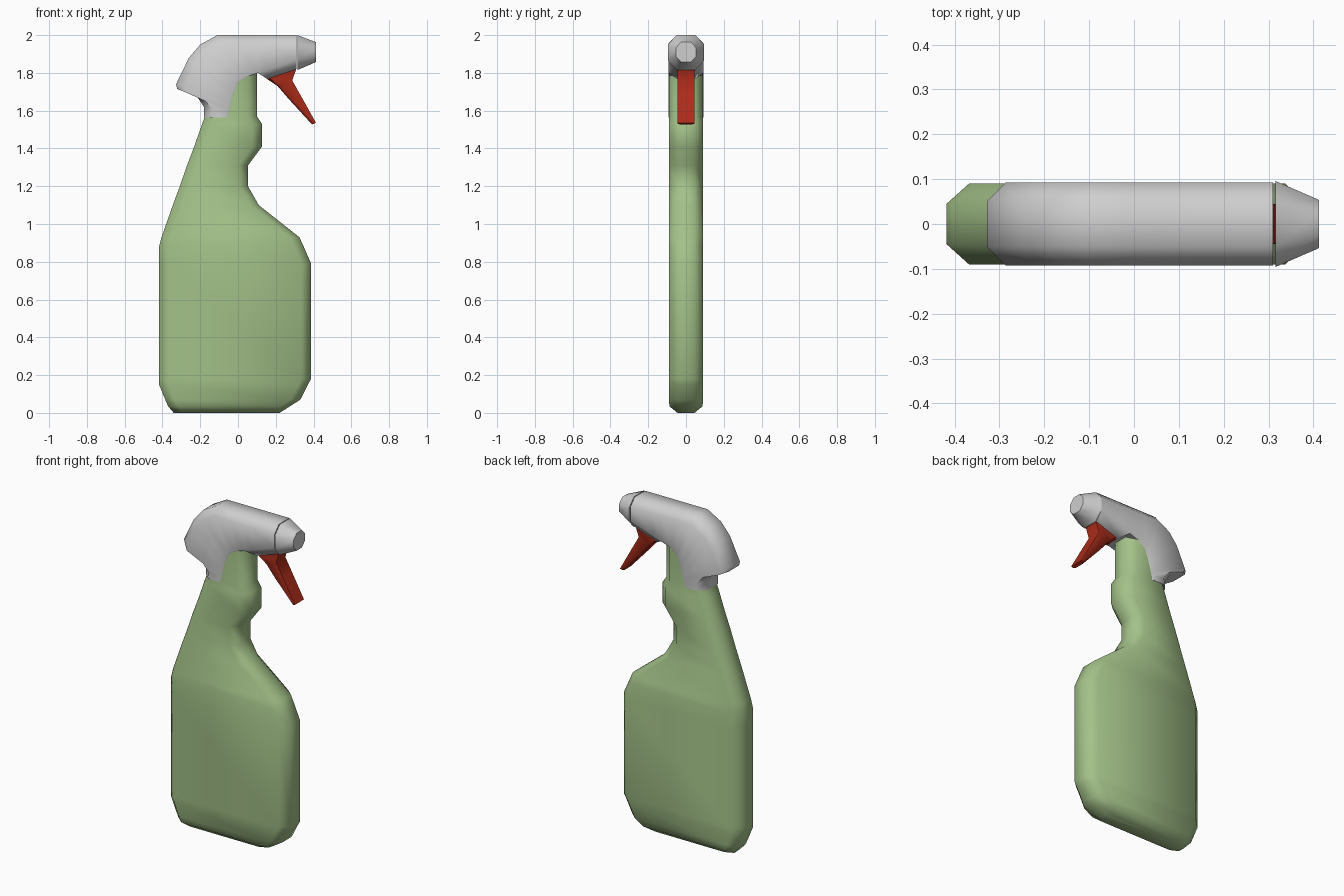
import bpy, bmesh, math
from mathutils import Vector


def material(name, rgb):
    m = bpy.data.materials.new(name)
    m.diffuse_color = (*rgb, 1)
    return m


green = material("bottle green", (0.37, 0.54, 0.25))
grey = material("light grey", (0.62, 0.62, 0.62))
red = material("trigger red", (0.40, 0.025, 0.010))


def section(a, b, half, end_a, end_b, cut_a, cut_b):
    """Eight-sided ring spanning xz points a to b, with chamfered ends."""
    a, b = Vector((a[0], 0, a[1])), Vector((b[0], 0, b[1]))
    d = (b - a).normalized()
    right = [(a, end_a), (a + d * cut_a, half), (b - d * cut_b, half), (b, end_b)]
    ring = [p + Vector((0, w, 0)) for p, w in right]
    return ring + [p - Vector((0, w, 0)) for p, w in reversed(right)]


def loft(name, rings, mat):
    """Skin a series of rings, cap both ends and shade smooth."""
    bm = bmesh.new()
    rows = [[bm.verts.new(p) for p in r] for r in rings]
    n = len(rows[0])
    for r, s in zip(rows, rows[1:]):
        for i in range(n):
            bm.faces.new((r[i], r[(i + 1) % n], s[(i + 1) % n], s[i]))
    bm.faces.new(rows[0])
    bm.faces.new(rows[-1][::-1])
    bmesh.ops.remove_doubles(bm, verts=bm.verts, dist=0.0005)
    bmesh.ops.recalc_face_normals(bm, faces=bm.faces)
    me = bpy.data.meshes.new(name)
    bm.to_mesh(me)
    bm.free()
    me.materials.append(mat)
    ob = bpy.data.objects.new(name, me)
    bpy.context.collection.objects.link(ob)
    bpy.ops.object.select_all(action='DESELECT')
    ob.select_set(True)
    bpy.context.view_layer.objects.active = ob
    bpy.ops.object.shade_smooth_by_angle(angle=math.radians(55))
    return ob


# Bottle: height, left x, right x, half depth
levels = [
    (0.0, -0.34, 0.22, 0.045), (0.035, -0.37, 0.275, 0.088),
    (0.07, -0.385, 0.33, 0.09), (0.15, -0.418, 0.37, 0.09),
    (0.18, -0.418, 0.387, 0.09), (0.79, -0.418, 0.387, 0.09),
    (0.88, -0.418, 0.348, 0.09), (0.93, -0.405, 0.325, 0.09),
    (1.10, -0.345, 0.11, 0.09), (1.20, -0.308, 0.053, 0.09),
    (1.31, -0.27, 0.053, 0.09), (1.41, -0.232, 0.127, 0.09),
    (1.53, -0.19, 0.127, 0.09), (1.57, -0.175, 0.10, 0.09),
    (1.81, -0.15, 0.10, 0.09)]
loft("bottle", [section((l, z), (r, z), h, h / 2, h / 2, 0.05, 0.05)
                for z, l, r, h in levels], green)

# Spray head: outer point, inner point, inner chamfer, sweeping from nozzle to neck
spans = [
    ((0.31, 2.0), (0.31, 1.82), 0.05), ((0.155, 2.0), (0.155, 1.768), 0.05),
    ((0.10, 2.0), (0.105, 1.80), 0.004), ((-0.02, 2.0), (0.045, 1.78), 0.004),
    ((-0.11, 2.0), (0.0, 1.75), 0.004), ((-0.2, 1.95), (-0.025, 1.69), 0.004),
    ((-0.26, 1.88), (-0.035, 1.65), 0.004), ((-0.328, 1.74), (-0.044, 1.62), 0.004),
    ((-0.322, 1.715), (-0.047, 1.605), 0.004), ((-0.22, 1.68), (-0.05, 1.595), 0.004),
    ((-0.18, 1.62), (-0.052, 1.585), 0.004), ((-0.18, 1.565), (-0.055, 1.565), 0.004)]
loft("spray_head", [section(a, b, 0.092, 0.05, 0.05 if c > 0.01 else 0.09, 0.045, c)
                    for a, b, c in spans], grey)

# Nozzle: tapered octagonal cap
loft("nozzle", [section((0.315, 2.0), (0.315, 1.815), 0.096, 0.05, 0.05, 0.05, 0.05),
                section((0.412, 1.963), (0.412, 1.857), 0.054, 0.025, 0.025, 0.03, 0.03)],
     grey)

# Trigger: front point, rear point
pulls = [((0.31, 1.825), (0.155, 1.767)), ((0.287, 1.76), (0.21, 1.73)),
         ((0.335, 1.675), (0.27, 1.66)), ((0.413, 1.535), (0.392, 1.527))]
loft("trigger", [section(a, b, 0.045, 0.044, 0.03, 0.003, 0.012)
                 for a, b in pulls], red)
